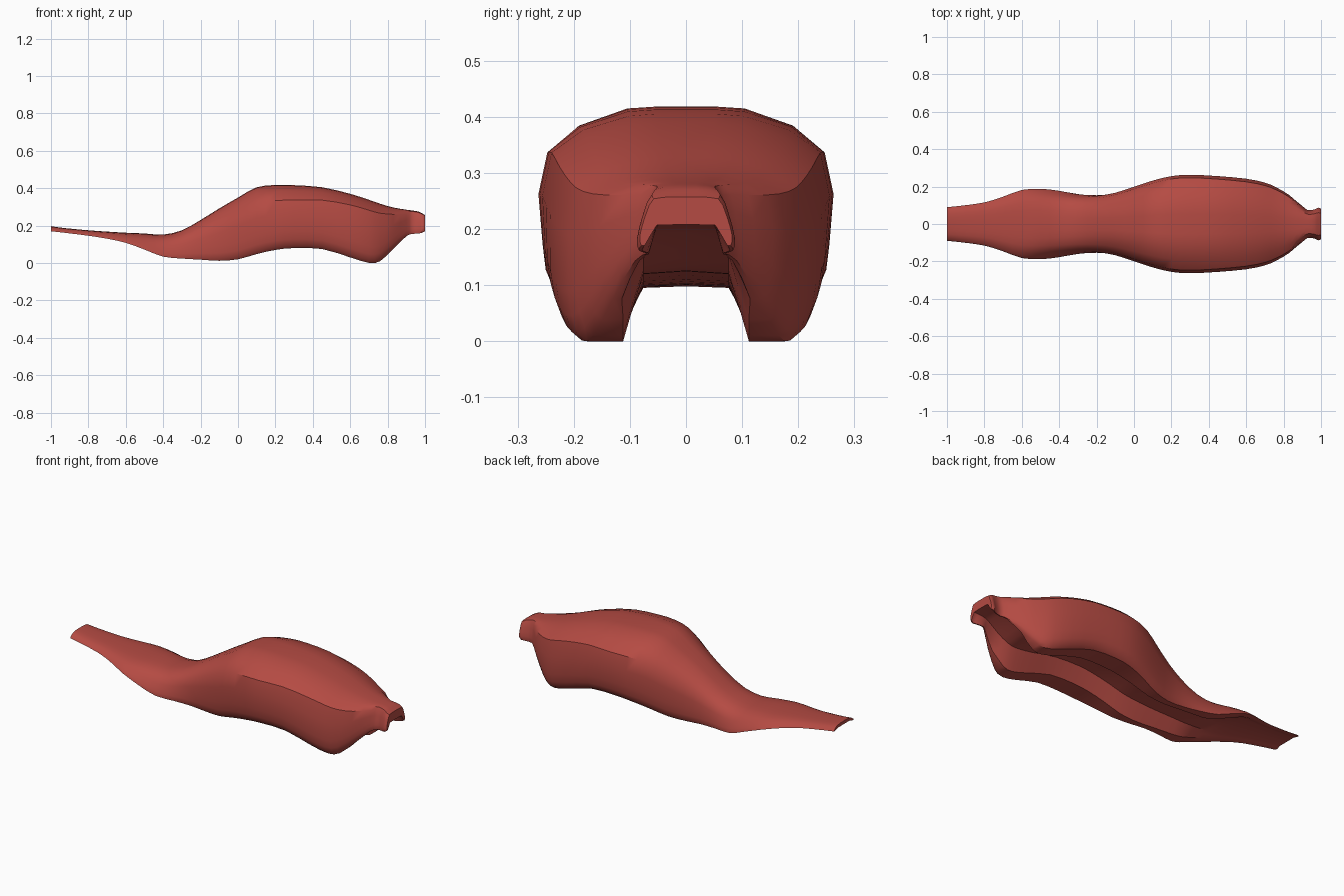
import bpy, bmesh, math

if "Cube" in bpy.data.objects:
    bpy.data.objects.remove(bpy.data.objects["Cube"])

red = bpy.data.materials.new("muted red")
red.diffuse_color = (0.46, 0.07, 0.056, 1)
red.use_nodes = True
red.node_tree.nodes["Principled BSDF"].inputs["Base Color"].default_value = red.diffuse_color

# Stations along the shell: x, crest z, rim z, half width, channel roof z
STATIONS = [
    (-1.0, .197, .170, .090, .178), (-.93, .187, .162, .097, .170),
    (-.8, .175, .146, .115, .155), (-.7, .168, .130, .146, .142),
    (-.6, .162, .108, .182, .128), (-.5, .158, .072, .188, .110),
    (-.4, .152, .034, .180, .098), (-.3, .175, .024, .166, .099),
    (-.2, .230, .018, .161, .101), (-.1, .292, .012, .172, .106),
    (0.0, .350, .020, .200, .117), (.1, .405, .048, .232, .142),
    (.2, .417, .070, .256, .162), (.3, .416, .080, .263, .172),
    (.45, .405, .075, .256, .166), (.6, .370, .030, .242, .137),
    (.7, .338, .001, .221, .124), (.76, .317, .010, .196, .132),
    (.83, .297, .075, .155, .165), (.9, .285, .143, .097, .194),
    (.93, .281, .155, .074, .202), (.965, .275, .158, .078, .206),
    (.985, .265, .162, .087, .208), (1.0, .257, .170, .082, .208),
]
# Half sections from crest to rim: (width fraction, height fraction)
BODY = [(0, 1), (.2, 1), (.4, .99), (.73, .90), (.94, .76), (1, .54),
        (.97, .27), (.95, .14), (.90, .045), (.83, 0)]
HIP = [(0, 1), (.2, 1), (.4, .985), (.7, .93), (.93, .835), (1, .58),
       (1, .27), (.97, .14), (.92, .045), (.84, 0)]
TAIL = [(0, 1), (.2, .99), (.4, .96), (.62, .86), (.75, .70), (.84, .52),
        (.91, .34), (.96, .19), (.99, .07), (1, 0)]
STUB = [(0, 1), (.25, 1), (.5, .99), (.7, .96), (.8, .83), (.88, .62),
        (.95, .42), (1, .22), (1, .08), (.97, 0)]


def smoothstep(a, b, x):
    t = max(0, min(1, (x - a) / (b - a)))
    return t * t * (3 - 2 * t)


def mix(a, b, t):
    return a + (b - a) * t


def blend(p, q, t):
    return [(mix(a, c, t), mix(b, d, t)) for (a, b), (c, d) in zip(p, q)]


def spline(p0, p1, p2, p3, t):
    return tuple(.5 * (2 * b + (c - a) * t + (2 * a - 5 * b + 4 * c - d) * t * t
                       + (3 * b - a - 3 * c + d) * t ** 3)
                 for a, b, c, d in zip(p0, p1, p2, p3))


def section(x, top, rim, w, roof):
    """Closed arch outline: crest, one flank, rim, channel, other flank."""
    prof = blend(TAIL, BODY, smoothstep(-.5, .05, x))
    prof = blend(prof, HIP, smoothstep(.25, .7, x))
    prof = blend(prof, STUB, smoothstep(.82, .94, x))
    half = [(w * a, mix(rim, top, b)) for a, b in prof]
    # channel wall and roof: nearly constant width, narrowing at both ends
    tail = 1 - smoothstep(-.75, -.35, x)
    end = smoothstep(.8, .95, x)
    foot = mix(mix(min(.112, .72 * w), .85 * w, tail), .9 * w, end)
    head = mix(mix(.076, .6 * w, tail), .052, end)
    half += [(foot, rim), (mix(foot, head, .5), mix(rim, roof, .5)),
             (head, mix(rim, roof, .96)), (0, roof)]
    ring = half + [(-y, z) for y, z in reversed(half[1:-1])]
    return [(x, y, z) for y, z in ring]


# Arched shell: loft of all sections
bm = bmesh.new()
rings = []
last = len(STATIONS) - 1
for i in range(last):
    p = [STATIONS[max(0, min(last, i + k))] for k in (-1, 0, 1, 2)]
    for t in (0, .5):
        rings.append([bm.verts.new(c) for c in section(*spline(*p, t))])
rings.append([bm.verts.new(c) for c in section(*STATIONS[-1])])
n = len(rings[0])
for a, b in zip(rings, rings[1:]):
    for j in range(n):
        k = (j + 1) % n
        bm.faces.new((a[j], a[k], b[k], b[j]))
bm.faces.new(rings[0])
bm.faces.new(rings[-1])
bmesh.ops.recalc_face_normals(bm, faces=bm.faces)
mesh = bpy.data.meshes.new("arched_shell")
bm.to_mesh(mesh)
bm.free()
mesh.materials.append(red)
shell = bpy.data.objects.new("arched_shell", mesh)
bpy.context.collection.objects.link(shell)

# Rest the shell on the floor
low = min(v.co.z for v in mesh.vertices)
for v in mesh.vertices:
    v.co.z -= low

bpy.context.view_layer.objects.active = shell
shell.select_set(True)
bpy.ops.object.shade_smooth_by_angle(angle=math.radians(35))
